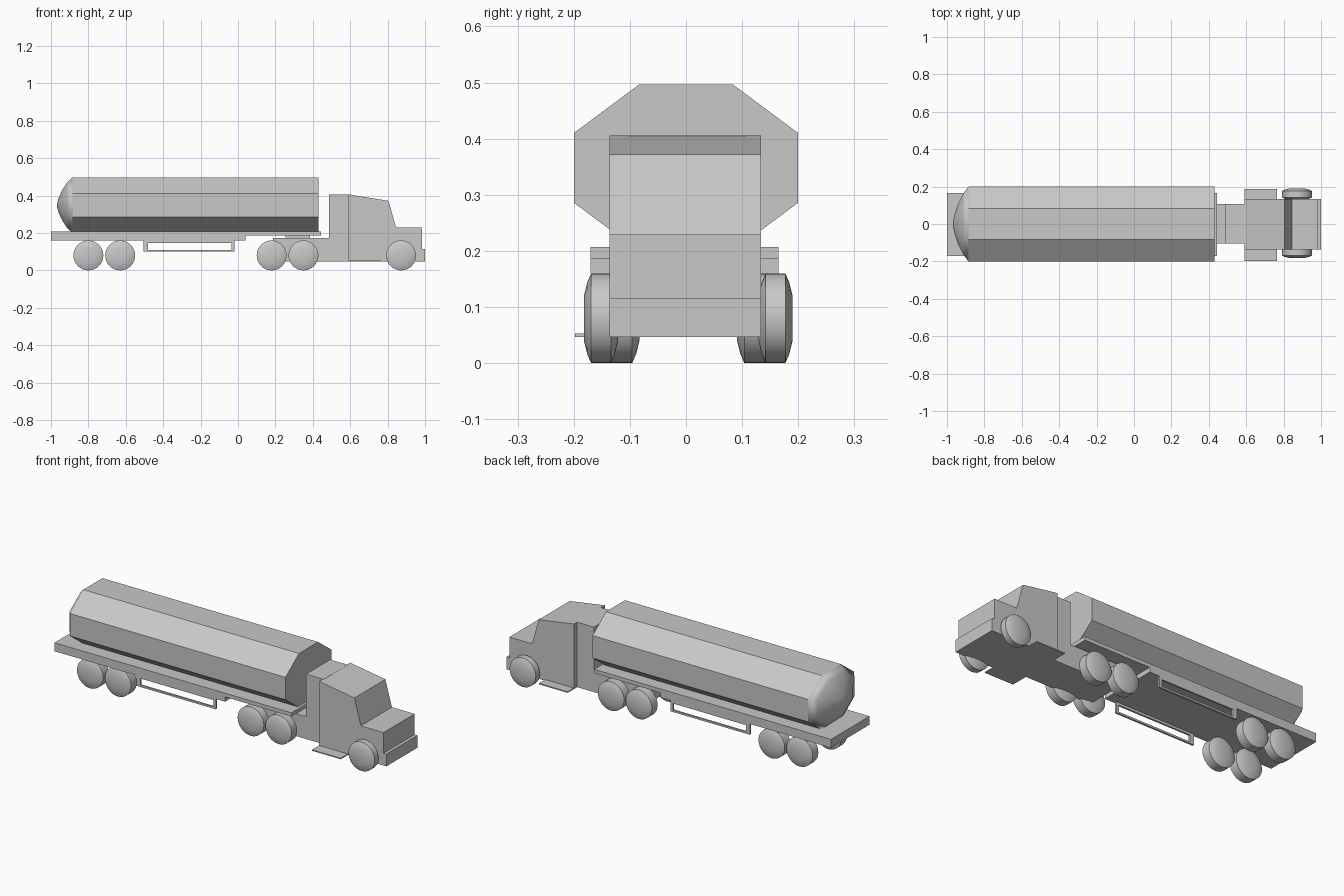
import bpy
import bmesh
import math

if "Cube" in bpy.data.objects:
    bpy.data.objects.remove(bpy.data.objects["Cube"], do_unlink=True)

grey = bpy.data.materials.new("plain_grey")
grey.use_nodes = True
grey.diffuse_color = (0.58, 0.58, 0.58, 1)
grey.node_tree.nodes["Principled BSDF"].inputs["Base Color"].default_value = (0.58, 0.58, 0.58, 1)


def finish(name, bm, smooth=False):
    bmesh.ops.recalc_face_normals(bm, faces=bm.faces)
    for f in bm.faces:
        f.smooth = smooth
    mesh = bpy.data.meshes.new(name)
    bm.to_mesh(mesh)
    bm.free()
    mesh.materials.append(grey)
    obj = bpy.data.objects.new(name, mesh)
    bpy.context.collection.objects.link(obj)
    return obj


def loft(name, rings, smooth=False, caps=True):
    """Skin a list of point rings of equal length."""
    bm = bmesh.new()
    rows = [[bm.verts.new(p) for p in ring] for ring in rings]
    n = len(rows[0])
    for a, b in zip(rows, rows[1:]):
        for i in range(n):
            j = (i + 1) % n
            bm.faces.new((a[i], a[j], b[j], b[i]))
    if caps:
        bm.faces.new(rows[0])
        bm.faces.new(rows[-1])
    return finish(name, bm, smooth)


def side_prism(name, profile, y0, y1):
    """Extrude an x-z outline across the width."""
    return loft(name, [[(x, y, z) for x, z in profile] for y in (y0, y1)])


def box(name, x0, x1, y0, y1, z0, z1):
    return side_prism(name, [(x0, z0), (x1, z0), (x1, z1), (x0, z1)], y0, y1)


# Tank: octagonal barrel with a rounded rear cap
MID = 0.348
octagon = [(0.083, 0.149), (0.2, 0.062), (0.2, -0.062), (0.083, -0.149)]
octagon += [(-y, z) for y, z in reversed(octagon)]


def tank_ring(x, s):
    return [(x, y * s, MID + z * s) for y, z in octagon]


loft("tank", [tank_ring(-0.885, 1), tank_ring(0.43, 1)])
loft("tank_rear_cap",
     [tank_ring(x, s) for x, s in ((-0.885, 1), (-0.915, 0.8), (-0.94, 0.55),
                                   (-0.96, 0.25), (-0.968, 0.05))], smooth=True)

# Trailer deck: thick rear bed, thin neck over the coupling
side_prism("trailer_deck",
           [(-1, 0.16), (0.04, 0.16), (0.04, 0.186), (0.445, 0.186),
            (0.445, 0.207), (-1, 0.207)], -0.17, 0.165)

# Side guards: open rectangular frames below the deck
for side, y in (("left", 0.155), ("right", -0.165)):
    bm = bmesh.new()
    loops = []
    for yy in (y, y + 0.01):
        for x0, x1, z0, z1 in ((-0.505, -0.02, 0.1, 0.162), (-0.48, -0.035, 0.11, 0.147)):
            loops.append([bm.verts.new((px, yy, pz)) for px, pz in
                          ((x0, z0), (x1, z0), (x1, z1), (x0, z1))])
    for a, b in ((0, 1), (2, 3), (0, 2), (1, 3)):
        for i in range(4):
            j = (i + 1) % 4
            bm.faces.new((loops[a][i], loops[a][j], loops[b][j], loops[b][i]))
    finish(side + "_side_guard", bm)

# Tractor: chassis, coupling, sleeper and cab
box("tractor_chassis", 0.187, 0.59, -0.103, 0.107, 0.048, 0.172)
box("coupling_plate", 0.255, 0.385, -0.065, 0.065, 0.17, 0.19)
box("sleeper", 0.487, 0.595, -0.103, 0.107, 0.048, 0.406)
side_prism("cab",
           [(0.59, 0.047), (1, 0.047), (1, 0.115), (0.983, 0.115), (0.983, 0.229),
            (0.845, 0.229), (0.805, 0.372), (0.59, 0.406)], -0.136, 0.134)
box("step_plate", 0.59, 0.765, -0.198, 0.188, 0.047, 0.053)

# Wheels: straight tread with shallow domed faces
SEGMENTS = 32
R = 0.08


def wheel(name, x, inner, outer, sign):
    stations = [(inner - 0.013, 0.5), (inner - 0.007, 0.8), (inner, 1),
                (outer, 1), (outer + 0.007, 0.8), (outer + 0.013, 0.5)]
    rings = []
    for y, s in stations:
        rings.append([(x + R * s * math.cos(a), sign * y + 0.004, R + R * s * math.sin(a))
                      for a in (2 * math.pi * i / SEGMENTS for i in range(SEGMENTS))])
    obj = loft(name, rings, smooth=True)
    # Crisp rims where the tread meets the faces
    bm = bmesh.new()
    bm.from_mesh(obj.data)
    for e in bm.edges:
        if len(e.link_faces) == 2 and e.calc_face_angle() > math.radians(35):
            e.smooth = False
    bm.to_mesh(obj.data)
    bm.free()


axles = (("trailer_rear", -0.8, 0.1, 0.15), ("trailer_front", -0.63, 0.1, 0.15),
         ("drive_rear", 0.18, 0.1, 0.15), ("drive_front", 0.35, 0.1, 0.15),
         ("steer", 0.872, 0.138, 0.173))
for label, x, inner, outer in axles:
    for side, sign in (("left", 1), ("right", -1)):
        wheel(f"{label}_wheel_{side}", x, inner, outer, sign)
